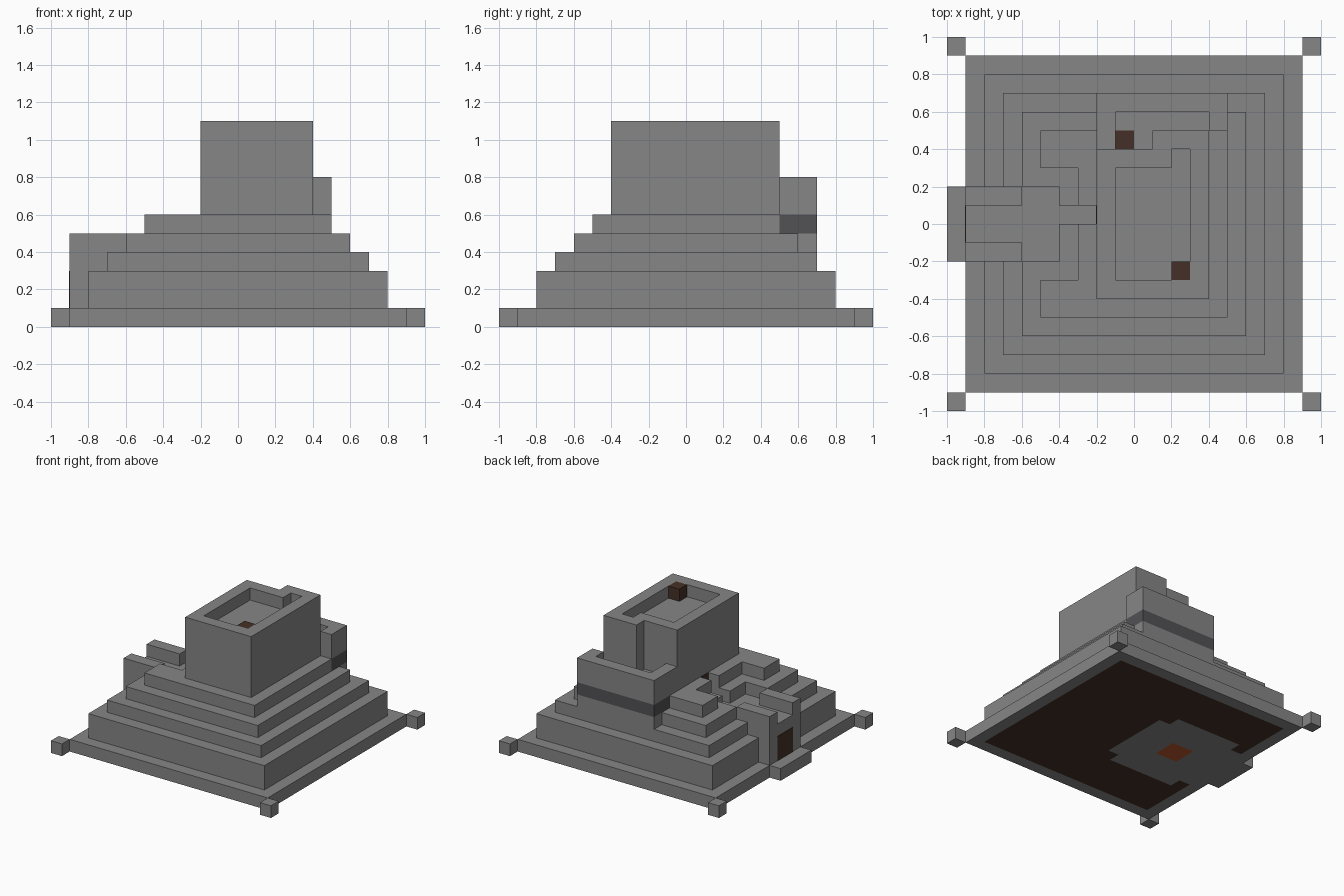
import bpy, bmesh

cube = bpy.data.objects.get("Cube")
if cube:
    bpy.data.objects.remove(cube, do_unlink=True)


def material(name, r, g, b):
    m = bpy.data.materials.new(name)
    m.use_nodes = True
    m.diffuse_color = (r, g, b, 1)
    m.node_tree.nodes["Principled BSDF"].inputs["Base Color"].default_value = (r, g, b, 1)
    return m


stone = material("grey_stone", .24, .24, .24)
dark = material("dark_grey", .085, .085, .09)
wood = material("dark_brown", .06, .03, .02)
ember = material("ember_orange", .5, .1, .03)


def finish(name, bm, *mats):
    mesh = bpy.data.meshes.new(name)
    bm.to_mesh(mesh)
    bm.free()
    for m in mats:
        mesh.materials.append(m)
    ob = bpy.data.objects.new(name, mesh)
    bpy.context.collection.objects.link(ob)
    return ob


def prism(name, outline, z0, z1, mat=stone):
    """Extrude a flat footprint from z0 up to z1."""
    bm = bmesh.new()
    face = bm.faces.new([bm.verts.new((x, y, z0)) for x, y in outline])
    top = bmesh.ops.extrude_face_region(bm, geom=[face])["geom"]
    for v in top:
        if isinstance(v, bmesh.types.BMVert):
            v.co.z = z1
    bmesh.ops.recalc_face_normals(bm, faces=bm.faces)
    return finish(name, bm, mat)


def box(name, x0, x1, y0, y1, z0, z1, mat=stone):
    return prism(name, [(x0, y0), (x1, y0), (x1, y1), (x0, y1)], z0, z1, mat)


def notched_tier(name, r, depth, half, z0, z1):
    """Square tier with a recess and a narrow channel cut in its right side."""
    prism(name, [(-r, -r), (r, -r), (r, r), (-r, r), (-r, half), (depth, half),
                 (depth, .1), (-.2, .1), (-.2, 0), (depth, 0),
                 (depth, -half), (-r, -half)], z0, z1)


# Base slab with an open underside, closed by a tiled floor
slab = box("base_slab", -.9, .9, -.9, .9, 0, .1)
bm = bmesh.new()
bm.from_mesh(slab.data)
bmesh.ops.delete(bm, geom=[f for f in bm.faces if f.normal.z < -.5], context="FACES_ONLY")
bm.to_mesh(slab.data)
bm.free()

bm = bmesh.new()
bmesh.ops.create_grid(bm, x_segments=18, y_segments=18, size=.9)
bmesh.ops.reverse_faces(bm, faces=bm.faces)
for f in bm.faces:
    c = f.calc_center_median()
    dx, dy = abs(c.x + .4), abs(c.y)
    room = max(dx, dy) < .4 and dx + dy < .62
    passage = c.x < -.4 and dy < .2
    if dx < .1 and dy < .1:
        f.material_index = 2
    elif max(abs(c.x), abs(c.y)) < .8 and not (room or passage):
        f.material_index = 1
finish("underside_floor", bm, stone, wood, ember)

# Corner posts
for sx in (-1, 1):
    for sy in (-1, 1):
        x, y = sx * .95, sy * .95
        box("corner_post", x - .05, x + .05, y - .05, y + .05, 0, .1)

# Stepped tiers
box("lower_tier", -.8, .8, -.8, .8, .1, .3)
box("second_tier", -.7, .7, -.7, .7, .3, .4)
notched_tier("third_tier", .6, -.4, .2, .4, .5)
notched_tier("fourth_tier", .5, -.3, .3, .5, .6)

# Side entrance
box("entrance_step", -1, -.9, -.2, .2, 0, .1)
box("entrance_passage", -.9, -.6, -.2, .2, .1, .4)
for y in (-.2, .1):
    box("entrance_parapet", -.9, -.6, y, y + .1, .4, .5)
box("entrance_door", -.904, -.9, -.1, .1, .1, .3, wood)
box("inner_door", -.204, -.2, 0, .1, .4, .6, wood)

# Tower with a sunken roof
prism("tower", [(-.2, -.4), (.4, -.4), (.4, .5), (.1, .5), (.1, .4), (-.2, .4)], .6, 1)
for x0, x1, y0, y1 in ((-.2, -.1, -.4, .4), (.3, .4, -.4, .5), (-.1, .3, -.4, -.3),
                       (-.1, .2, .3, .4), (.1, .3, .4, .5)):
    box("tower_parapet", x0, x1, y0, y1, 1, 1.1)
box("roof_crate", .2, .3, -.3, -.2, 1, 1.1, wood)

# Rear annex with a dark window band
box("annex_foot", -.2, .5, .6, .7, .4, .5)
box("annex_window_band", -.2, .5, .5, .7, .5, .6, dark)
prism("annex_floor", [(-.2, .4), (.1, .4), (.1, .5), (.5, .5), (.5, .7), (-.2, .7)], .6, .7)
for x0, x1, y0, y1 in ((-.2, -.1, .4, .7), (-.1, .4, .6, .7), (.4, .5, .5, .7)):
    box("annex_parapet", x0, x1, y0, y1, .7, .8)
box("annex_hatch", -.1, 0, .4, .5, .7, .705, wood)
